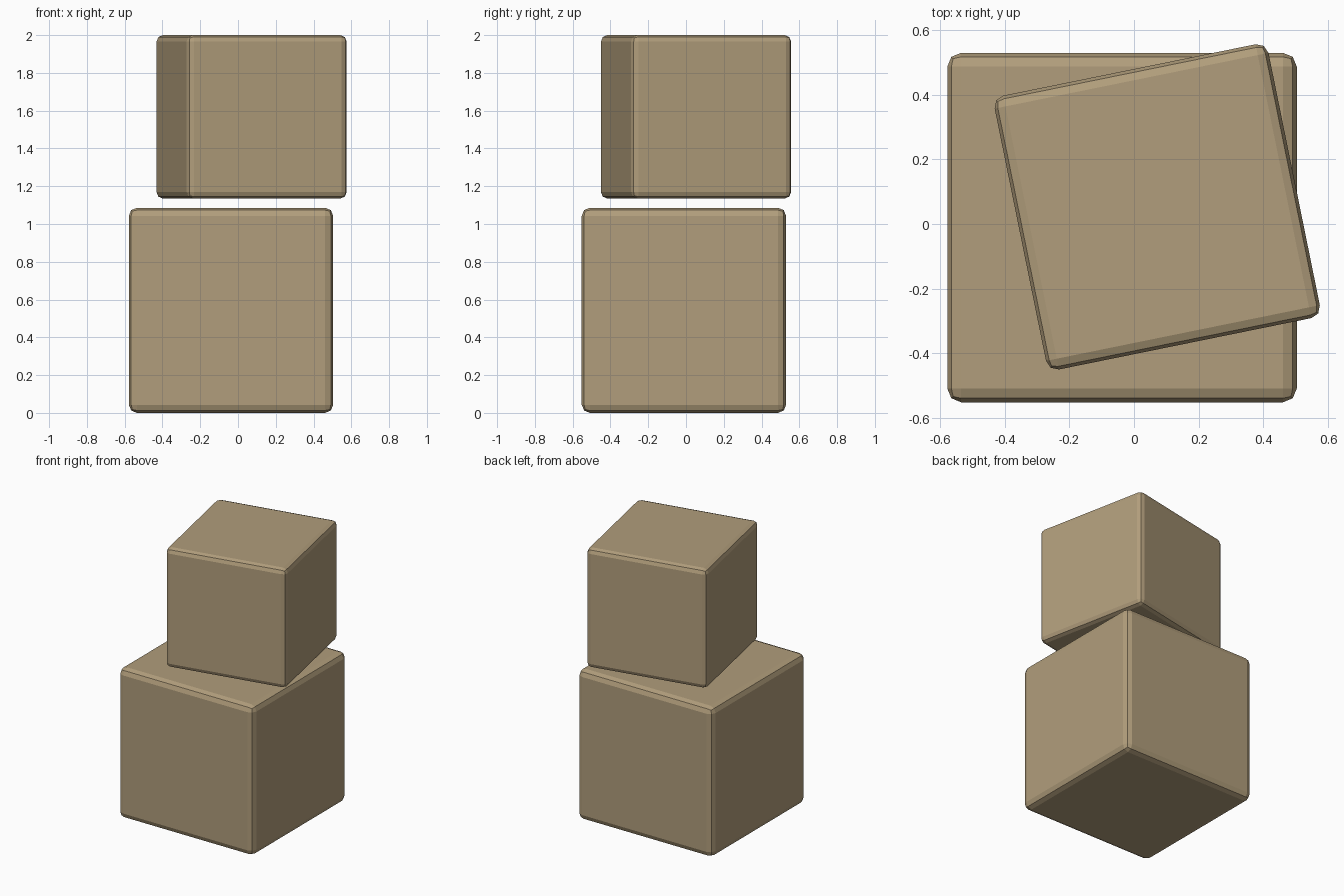
import bpy
from math import radians

if "Cube" in bpy.data.objects:
    bpy.data.objects.remove(bpy.data.objects["Cube"])

# Shared tan material
tan = bpy.data.materials.new("tan")
tan.diffuse_color = (0.44, 0.34, 0.20, 1)
tan.use_nodes = True
tan.node_tree.nodes["Principled BSDF"].inputs["Base Color"].default_value = tan.diffuse_color


def box(name, size, centre, angle, bevel):
    """Cube with two-segment rounded edges, turned about z."""
    bpy.ops.mesh.primitive_cube_add(size=1, location=centre,
                                    rotation=(0, 0, radians(angle)))
    ob = bpy.context.object
    ob.name = name
    ob.scale = size
    bpy.ops.object.transform_apply(location=False, rotation=False, scale=True)
    mod = ob.modifiers.new("rounded_edges", 'BEVEL')
    mod.width = bevel
    mod.segments = 2
    ob.data.materials.append(tan)
    return ob


# Large box on the ground
box("lower_box", (1.082, 1.082, 1.086), (-0.037, -0.011, 0.543), 0, 0.043)

# Smaller box floating just above, slightly turned
box("upper_box", (0.865, 0.865, 0.865), (0.072, 0.053, 1.5675), 11.5, 0.034)
